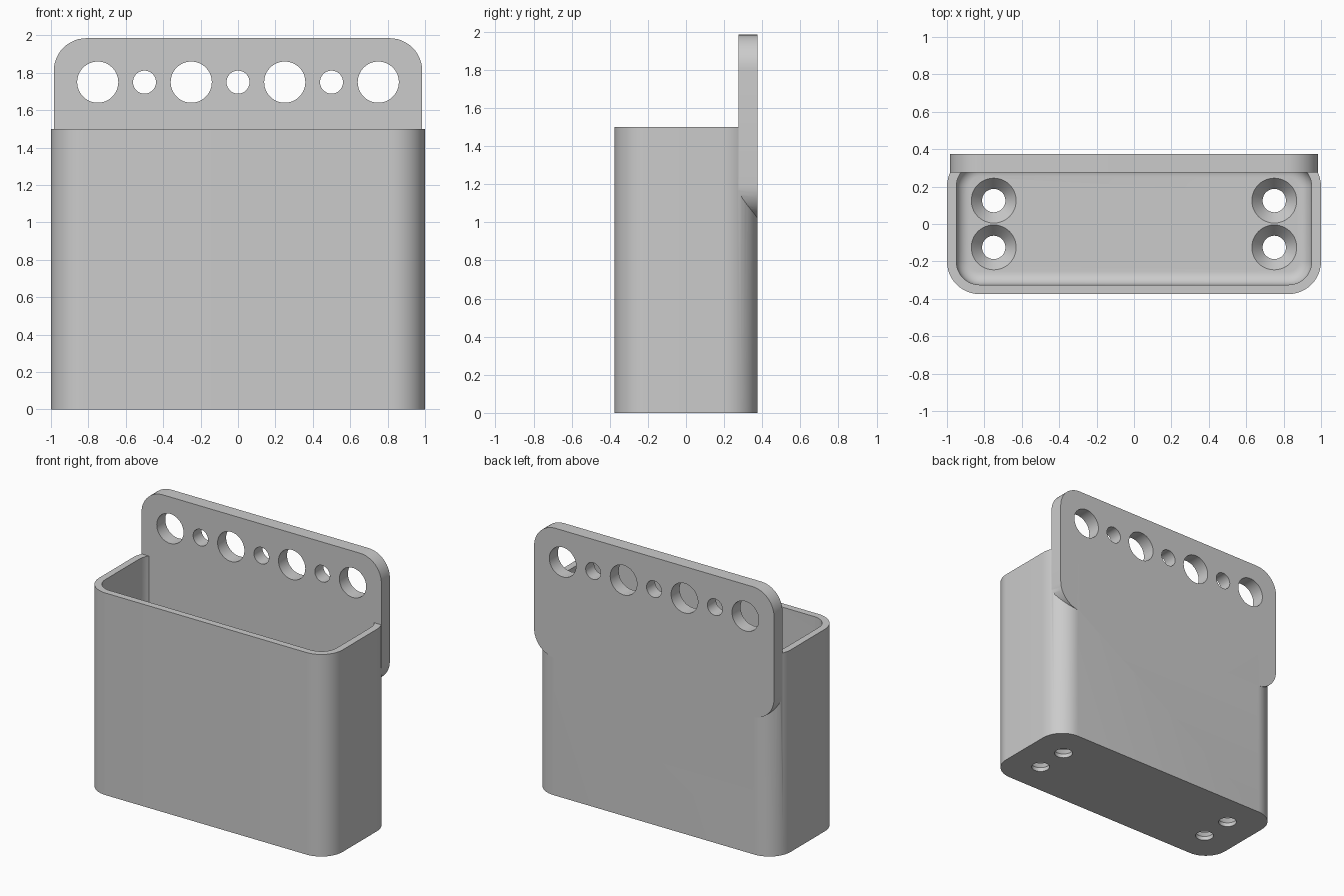
import bpy, bmesh
from math import sin, cos, pi
from mathutils import Vector

cube = bpy.data.objects.get("Cube")
if cube:
    bpy.data.objects.remove(cube, do_unlink=True)

grey = bpy.data.materials.new("light grey")
grey.use_nodes = True
grey.diffuse_color = (0.6, 0.6, 0.6, 1)
grey.node_tree.nodes["Principled BSDF"].inputs["Base Color"].default_value = (0.6, 0.6, 0.6, 1)


def rounded(hx, hy, r, steps=12):
    """Rounded rectangle outline from half sizes and corner radius."""
    pts = []
    for k, (sx, sy) in enumerate([(1, 1), (-1, 1), (-1, -1), (1, -1)]):
        for i in range(steps + 1):
            a = (k + i / steps) * pi / 2
            pts.append((sx * (hx - r) + r * cos(a), sy * (hy - r) + r * sin(a)))
    return pts


def circle(r, n=48):
    return [(r * cos(2 * pi * i / n), r * sin(2 * pi * i / n)) for i in range(n)]


def loft(name, rings):
    """Closed solid through a list of 3D rings with equal point counts."""
    bm = bmesh.new()
    rows = [[bm.verts.new(p) for p in ring] for ring in rings]
    n = len(rows[0])
    for a, b in zip(rows, rows[1:]):
        for i in range(n):
            j = (i + 1) % n
            bm.faces.new((a[i], a[j], b[j], b[i]))
    bm.faces.new(rows[0])
    bm.faces.new(rows[-1])
    bmesh.ops.recalc_face_normals(bm, faces=bm.faces[:])
    mesh = bpy.data.meshes.new(name)
    bm.to_mesh(mesh)
    bm.free()
    obj = bpy.data.objects.new(name, mesh)
    bpy.context.collection.objects.link(obj)
    return obj


def flat(outline, z, x=0, y=0):
    return [Vector((x + a, y + b, z)) for a, b in outline]


def upright(outline, y, x, z):
    return [Vector((x + a, y, z + b)) for a, b in outline]


def combine(obj, others, operation):
    """Apply booleans to obj and remove the helper solids."""
    for other in others:
        other.hide_render = True
        mod = obj.modifiers.new("boolean", "BOOLEAN")
        mod.operation = operation
        mod.solver = "EXACT"
        mod.object = other
    bpy.context.view_layer.update()
    deps = bpy.context.evaluated_depsgraph_get()
    mesh = bpy.data.meshes.new_from_object(obj.evaluated_get(deps))
    obj.modifiers.clear()
    obj.data = mesh
    for other in others:
        bpy.data.objects.remove(other, do_unlink=True)
    bpy.context.view_layer.update()


# Bin body
body_outline = rounded(1, 0.375, 0.175)
holder = loft("wall_bin", [flat(body_outline, 0), flat(body_outline, 1.5)])

# Cavity with a filleted floor edge
floor, fillet = 0.1, 0.07
rings = []
for i in range(9):
    a = i / 8 * pi / 2
    inset = fillet * (1 - sin(a))
    rings.append(flat(rounded(0.95 - inset, 0.325 - inset, 0.125 - inset),
                      floor + fillet * (1 - cos(a))))
rings.append(flat(rounded(0.95, 0.325, 0.125), 1.6))
cutters = [loft("cavity_cutter", rings)]

# Countersunk screw holes in the floor
profile = [(0.0625, -0.1), (0.0625, 0.03), (0.12, floor), (0.12, floor + 0.1)]
for x in (-0.75, 0.75):
    for y in (-0.125, 0.125):
        cutters.append(loft("screw_cutter", [flat(circle(r), z, x, y) for r, z in profile]))
combine(holder, cutters, "DIFFERENCE")

# Back plate with a row of alternating holes
plate_outline = rounded(0.985, 0.4825, 0.175)
plate = loft("back_plate", [upright(plate_outline, y, 0, 1.5025) for y in (0.275, 0.375)])
holes = []
for i in range(7):
    ring = circle(0.0615 if i % 2 else 0.11)
    holes.append(loft("plate_hole_cutter",
                      [upright(ring, y, -0.75 + 0.25 * i, 1.75) for y in (0.2, 0.45)]))
combine(plate, holes, "DIFFERENCE")
combine(holder, [plate], "UNION")

# Colour and smooth shading
holder.data.materials.clear()
holder.data.materials.append(grey)
for p in holder.data.polygons:
    p.material_index = 0
holder.data.shade_smooth()
holder.data.set_sharp_from_angle(angle=pi / 6)
